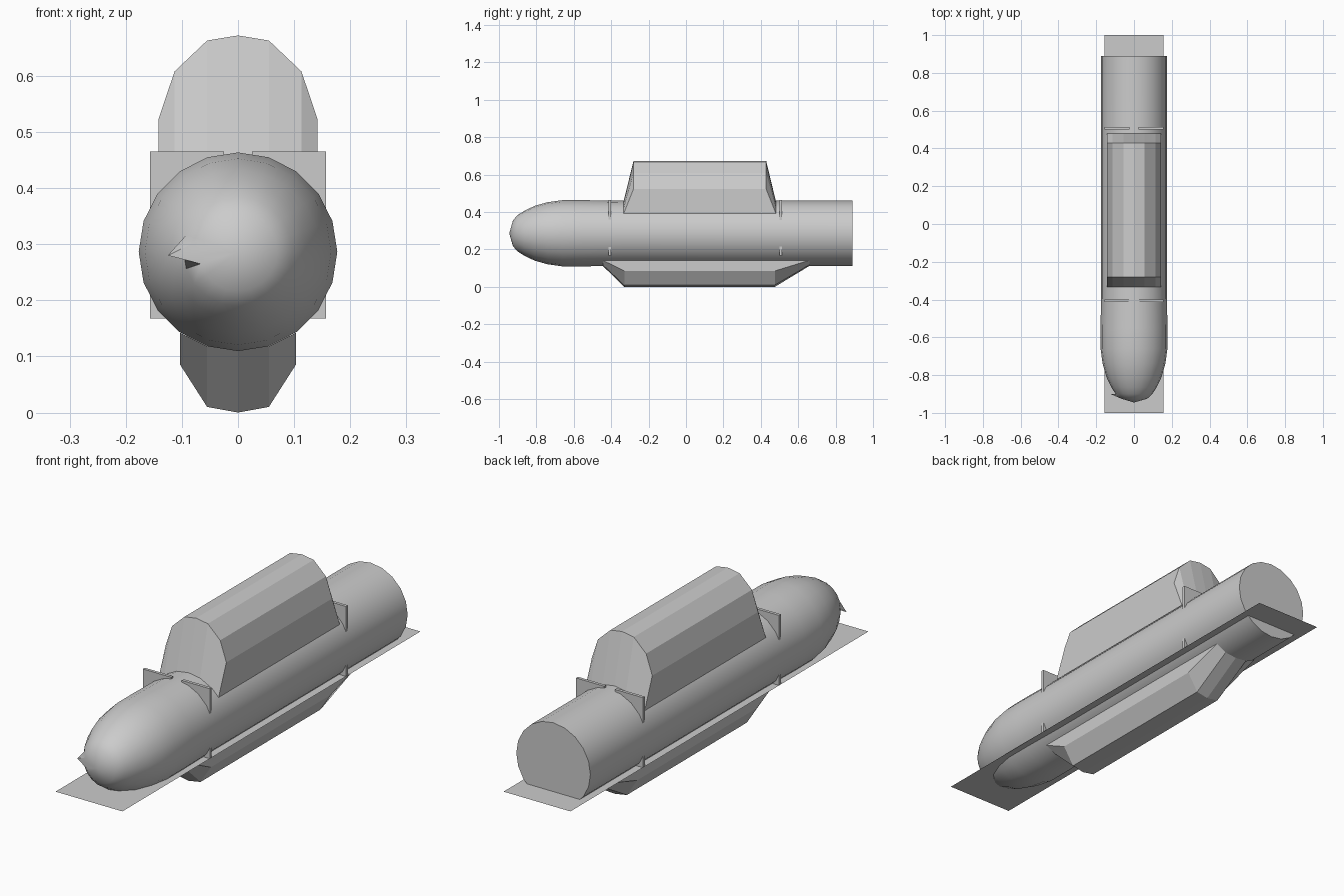
import bpy, bmesh, math
from mathutils import Vector

if "Cube" in bpy.data.objects:
    bpy.data.objects.remove(bpy.data.objects["Cube"])

CZ = 0.2865   # height of the pod axis
SIDES = 20


def make_object(name, bm, smooth=False):
    bmesh.ops.recalc_face_normals(bm, faces=bm.faces)
    mesh = bpy.data.meshes.new(name)
    bm.to_mesh(mesh)
    bm.free()
    obj = bpy.data.objects.new(name, mesh)
    bpy.context.collection.objects.link(obj)
    if smooth:
        bpy.ops.object.select_all(action='DESELECT')
        obj.select_set(True)
        bpy.context.view_layer.objects.active = obj
        bpy.ops.object.shade_smooth_by_angle(angle=math.radians(32))
    return obj


def bridge(bm, a, b, closed=False):
    n = len(a)
    for i in range(n if closed else n - 1):
        j = (i + 1) % n
        bm.faces.new((a[i], a[j], b[j], b[i]))


# Pod body: rounded nose and long tube, as (y, radius) rings
profile = [(-0.925, 0.070), (-0.90, 0.097), (-0.865, 0.120), (-0.81, 0.146),
           (-0.74, 0.166), (-0.66, 0.177), (-0.55, 0.177), (-0.34, 0.174),
           (0.89, 0.174)]
bm = bmesh.new()
rings = []
for y, r in profile:
    rings.append([bm.verts.new((r * math.cos(2 * math.pi * i / SIDES), y,
                                CZ + r * math.sin(2 * math.pi * i / SIDES)))
                  for i in range(SIDES)])
for a, b in zip(rings, rings[1:]):
    bridge(bm, a, b, closed=True)
tip = bm.verts.new((0, -0.945, CZ))
for i in range(SIDES):
    bm.faces.new((tip, rings[0][i], rings[0][(i + 1) % SIDES]))
bm.faces.new(rings[-1])
# Small raised lip on the left of the nose
rings[0][SIDES // 2].co = Vector((-0.125, -0.90, 0.28))
make_object("pod_body", bm, smooth=True)


def fairing(name, half, base, y_outer, y_base):
    """Faceted housing whose sloped ends meet the round body."""
    def mirrored(pts):
        return [(-x, z) for x, z in reversed(pts[1:])] + pts

    bm = bmesh.new()
    loops = []
    for pts, y in ((base, y_base[0]), (half, y_outer[0]),
                   (half, y_outer[1]), (base, y_base[1])):
        loops.append([bm.verts.new((x, y, z)) for x, z in mirrored(pts)])
    for a, b in zip(loops, loops[1:]):
        bridge(bm, a, b)
    # Side walls down to the body
    for k in (0, -1):
        bm.faces.new([loop[k] for loop in loops])
    return make_object(name, bm)


# Upper and lower housings, half sections from the centre line outwards
fairing("upper_housing",
        [(0, 0.672), (0.055, 0.663), (0.113, 0.608), (0.142, 0.522)],
        [(0, 0.460), (0.055, 0.452), (0.113, 0.422), (0.142, 0.393)],
        (-0.281, 0.429), (-0.333, 0.48))
fairing("lower_housing",
        [(0, 0.0), (0.055, 0.010), (0.103, 0.085)],
        [(0, 0.112), (0.055, 0.118), (0.103, 0.142)],
        (-0.33, 0.475), (-0.445, 0.66))

# Support ribs: mirrored plates hugging the body
for label, y in (("front", -0.407), ("rear", 0.507)):
    bm = bmesh.new()
    for side in (-1, 1):
        geo = bmesh.ops.create_cube(bm, size=1)
        bmesh.ops.scale(bm, verts=geo["verts"], vec=(0.132, 0.013, 0.297))
        bmesh.ops.translate(bm, verts=geo["verts"], vec=(side * 0.091, y, 0.3165))
    make_object(label + "_rib", bm)

# Thin base sheet running the full length
bm = bmesh.new()
bm.faces.new([bm.verts.new((x, y, 0.168)) for x, y in
              ((-0.157, -1), (0.157, -1), (0.157, 1), (-0.157, 1))])
make_object("base_sheet", bm)
